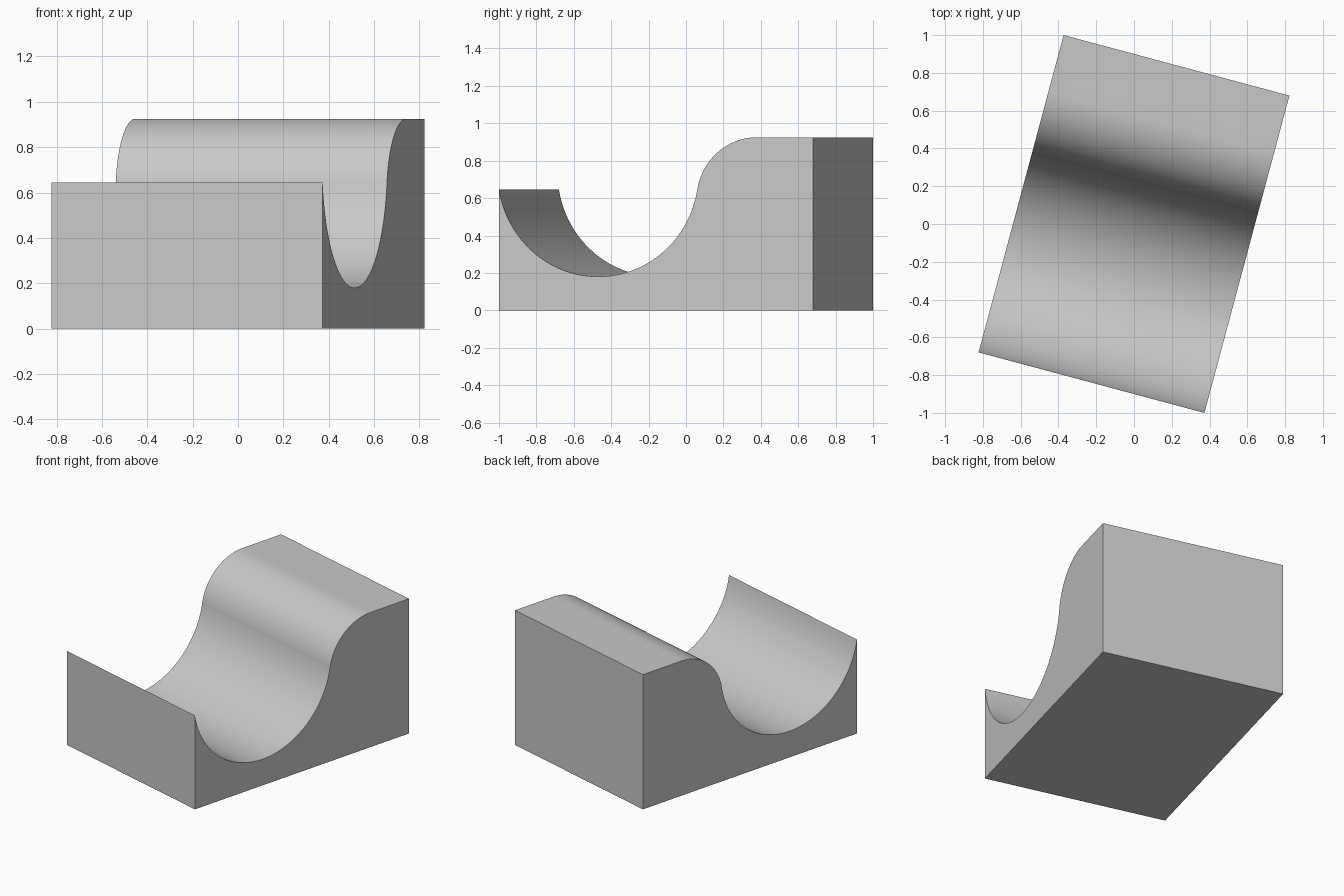
import bpy, bmesh
from math import sin, cos, atan2, radians, pi
from mathutils import Matrix

if "Cube" in bpy.data.objects:
    bpy.data.objects.remove(bpy.data.objects["Cube"], do_unlink=True)

WIDTH, LENGTH, HEIGHT = 1.238, 1.739, 0.925
TURN = radians(15)
SEGMENTS = 40


def arc(cy, cz, radius, start, end):
    """Points along a circular arc in the side profile."""
    angles = [start + (end - start) * i / SEGMENTS for i in range(SEGMENTS + 1)]
    return [(cy + radius * cos(a), cz + radius * sin(a)) for a in angles]


# Side profile: concave trough flowing into a convex shoulder and flat top
trough_y, trough_z, trough_r = 0.549, 0.7366, 0.5566
shoulder_r = 0.335
shoulder_y, shoulder_z = 1.428, HEIGHT - shoulder_r
dip = atan2(shoulder_z - trough_z, shoulder_y - trough_y)

trough = arc(trough_y, trough_z, trough_r, -pi - dip, dip)
trough[0] = (0, trough[0][1])
shoulder = arc(shoulder_y, shoulder_z, shoulder_r, pi + dip, pi / 2)
profile = [(0, 0)] + trough + shoulder[1:] + [(LENGTH, HEIGHT), (LENGTH, 0)]

# Extrude the profile across the width
bm = bmesh.new()
side = bm.faces.new([bm.verts.new((-WIDTH / 2, y - LENGTH / 2, z)) for y, z in profile])
result = bmesh.ops.extrude_face_region(bm, geom=[side], use_keep_orig=True)
moved = [v for v in result["geom"] if isinstance(v, bmesh.types.BMVert)]
bmesh.ops.translate(bm, vec=(WIDTH, 0, 0), verts=moved)
bmesh.ops.rotate(bm, verts=bm.verts, cent=(0, 0, 0), matrix=Matrix.Rotation(-TURN, 3, "Z"))
bmesh.ops.recalc_face_normals(bm, faces=bm.faces)
mesh = bpy.data.meshes.new("curved_block")
bm.to_mesh(mesh)
bm.free()
block = bpy.data.objects.new("curved_block", mesh)
bpy.context.collection.objects.link(block)

# Single plain grey
grey = bpy.data.materials.new("light_grey")
grey.use_nodes = True
colour = (0.58, 0.58, 0.58, 1)
grey.diffuse_color = colour
grey.node_tree.nodes["Principled BSDF"].inputs["Base Color"].default_value = colour
mesh.materials.append(grey)

# Smooth curves with sharp corners
bpy.ops.object.select_all(action="DESELECT")
block.select_set(True)
bpy.context.view_layer.objects.active = block
bpy.ops.object.shade_smooth_by_angle(angle=radians(30))
